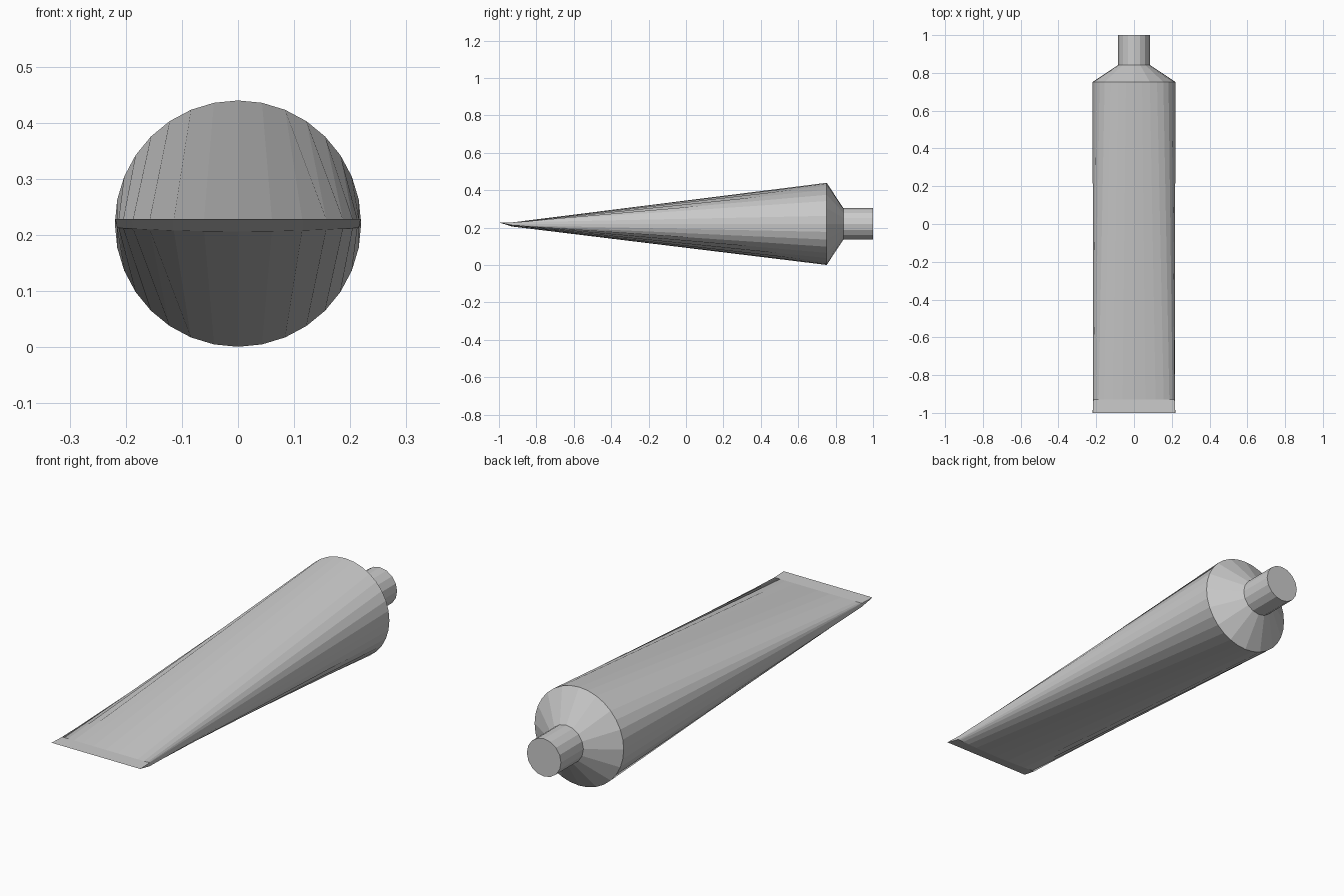
import bpy, bmesh, math

cube = bpy.data.objects.get("Cube")
if cube:
    bpy.data.objects.remove(cube, do_unlink=True)

SIDES = 32
R, MID = 0.2195, 0.2202
CRIMP_Z = 0.228

metal = bpy.data.materials.new("grey_metal")
metal.use_nodes = True
GREY = (0.6, 0.6, 0.6, 1)
metal.diffuse_color = GREY
metal.node_tree.nodes["Principled BSDF"].inputs["Base Color"].default_value = GREY


def circle(bm, y, radius, n):
    return [bm.verts.new((radius * math.cos(2 * math.pi * i / n), y,
                          MID + radius * math.sin(2 * math.pi * i / n)))
            for i in range(n)]


def spread(c):
    """Widen the cross-section as the tube is pressed flat."""
    return c * (1.45 - 0.45 * c * c)


def pressed(bm, y, half_width, depth):
    """Flattened ring: level on top, shallow curve underneath."""
    ring = []
    for i in range(SIDES):
        a = 2 * math.pi * i / SIDES
        c, s = spread(math.cos(a)), math.sin(a)
        drop = depth * (1 - 0.3 * c * c) if s < -0.001 else 0
        if abs(s) < 0.001:
            drop = depth * 0.4
        ring.append(bm.verts.new((half_width * c, y, CRIMP_Z - drop)))
    return ring


def bridge(bm, a, b):
    """Join two rings; b may have half as many points as a."""
    n, step = len(a), len(a) // len(b)
    for i in range(0, n, step):
        j = i // step
        k = (j + 1) % len(b)
        if step == 1:
            bm.faces.new((a[i], a[(i + 1) % n], b[k], b[j]))
        else:
            bm.faces.new((a[i], a[i + 1], a[(i + 2) % n], b[k], b[j]))


def finish(bm, name):
    bmesh.ops.remove_doubles(bm, verts=bm.verts, dist=0.0001)
    bmesh.ops.recalc_face_normals(bm, faces=bm.faces)
    mesh = bpy.data.meshes.new(name)
    bm.to_mesh(mesh)
    bm.free()
    mesh.materials.append(metal)
    obj = bpy.data.objects.new(name, mesh)
    bpy.context.scene.collection.objects.link(obj)


# Tube: pressed end, round body, shoulder, neck and end cap
bm = bmesh.new()
tip = pressed(bm, -1, 0.219, 0)
crimp = pressed(bm, -0.93, 0.216, 0.022)
rim = circle(bm, 0.752, R, SIDES)
neck_base = circle(bm, 0.842, 0.084, SIDES // 2)
neck_end = circle(bm, 1, 0.084, SIDES // 2)
bridge(bm, tip, crimp)
bridge(bm, crimp, rim)
bridge(bm, rim, neck_base)
bridge(bm, neck_base, neck_end)
bm.faces.new(neck_end)
finish(bm, "tube")
